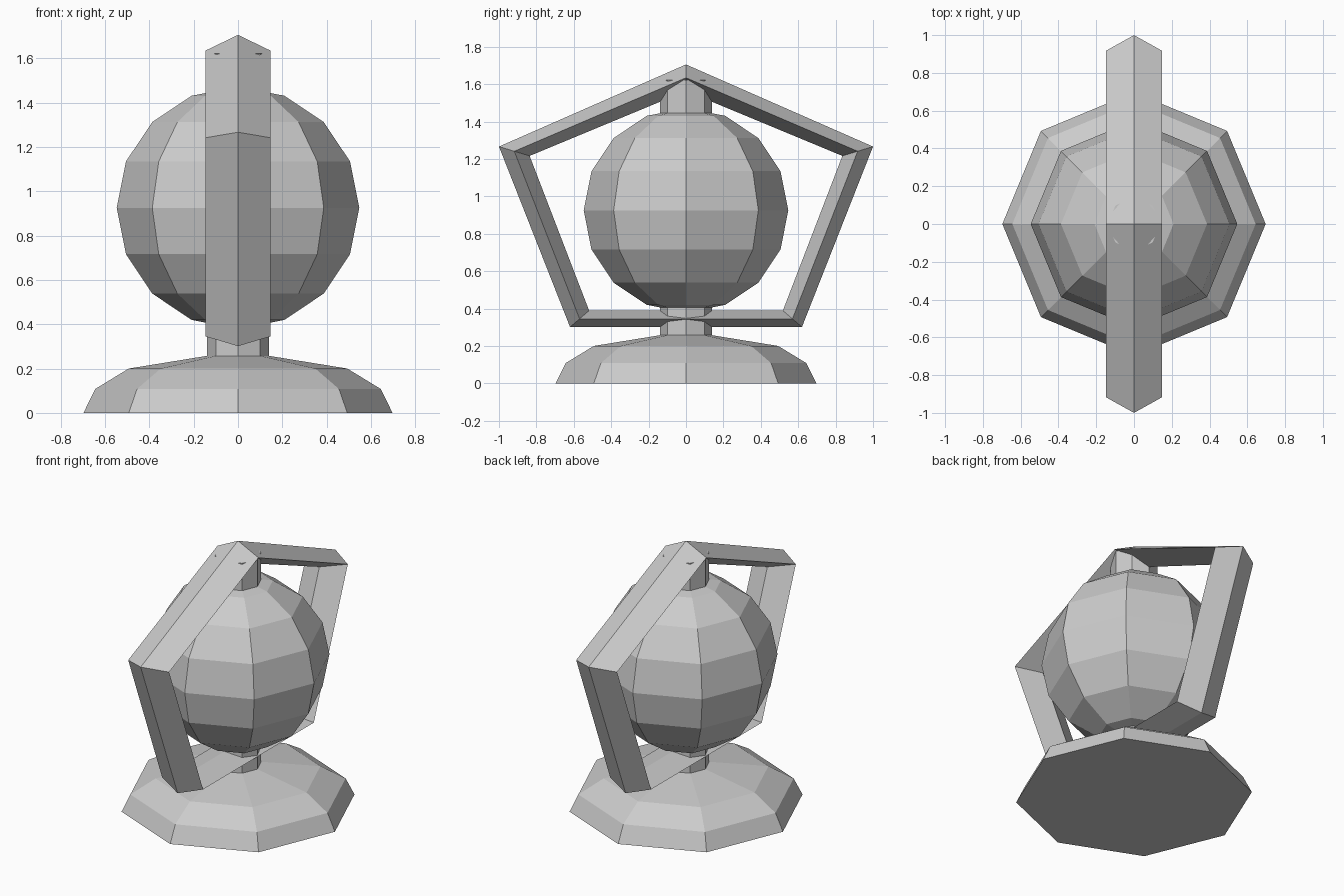
import bpy, bmesh
from math import sin, cos, pi

if "Cube" in bpy.data.objects:
    bpy.data.objects.remove(bpy.data.objects["Cube"])


def finish(name, bm):
    bmesh.ops.recalc_face_normals(bm, faces=bm.faces[:])
    mesh = bpy.data.meshes.new(name)
    bm.to_mesh(mesh)
    bm.free()
    obj = bpy.data.objects.new(name, mesh)
    bpy.context.collection.objects.link(obj)
    return obj


def lathe(name, profile, sides=8):
    """Turn (radius, z) points about z; zero radius closes to a point."""
    bm = bmesh.new()
    rings = []
    for r, z in profile:
        if r == 0:
            rings.append([bm.verts.new((0, 0, z))] * sides)
        else:
            rings.append([bm.verts.new((r * cos(2 * pi * i / sides),
                                        r * sin(2 * pi * i / sides), z))
                          for i in range(sides)])
    for a, b in zip(rings, rings[1:]):
        for i in range(sides):
            j = (i + 1) % sides
            bm.faces.new(list(dict.fromkeys((a[i], a[j], b[j], b[i]))))
    for ring in (rings[0], rings[-1]):
        if ring[0] is not ring[1]:
            bm.faces.new(ring)
    return finish(name, bm)


# Octagonal domed foot and the spindle running up through the globe
lathe("base", [(0.697, 0), (0.644, 0.108), (0.493, 0.2), (0, 0.28)])
lathe("spindle", [(0.139, 0.1), (0.139, 1.622)])

# Faceted globe
R, CZ = 0.547, 0.925
globe = [(0 if k in (0, 8) else R * sin(k * pi / 8), CZ - R * cos(k * pi / 8))
         for k in range(9)]
lathe("globe", globe)

# Five-sided frame with a diamond cross-section: outer and middle (y, z) corners
outer = [(0, 1.705), (1.0, 1.266), (0.62, 0.301), (-0.62, 0.301), (-1.0, 1.266)]
middle = [(0, 1.634), (0.918, 1.241), (0.569, 0.345), (-0.569, 0.345), (-0.918, 1.241)]
HALF_WIDTH = 0.147
bm = bmesh.new()
sections = []
for (oy, oz), (my, mz) in zip(outer, middle):
    pts = [(0, oy, oz), (HALF_WIDTH, my, mz),
           (0, 2 * my - oy, 2 * mz - oz), (-HALF_WIDTH, my, mz)]
    sections.append([bm.verts.new(p) for p in pts])
for i in range(5):
    a, b = sections[i], sections[(i + 1) % 5]
    for k in range(4):
        m = (k + 1) % 4
        bm.faces.new((a[k], a[m], b[m], b[k]))
finish("pentagon_frame", bm)
